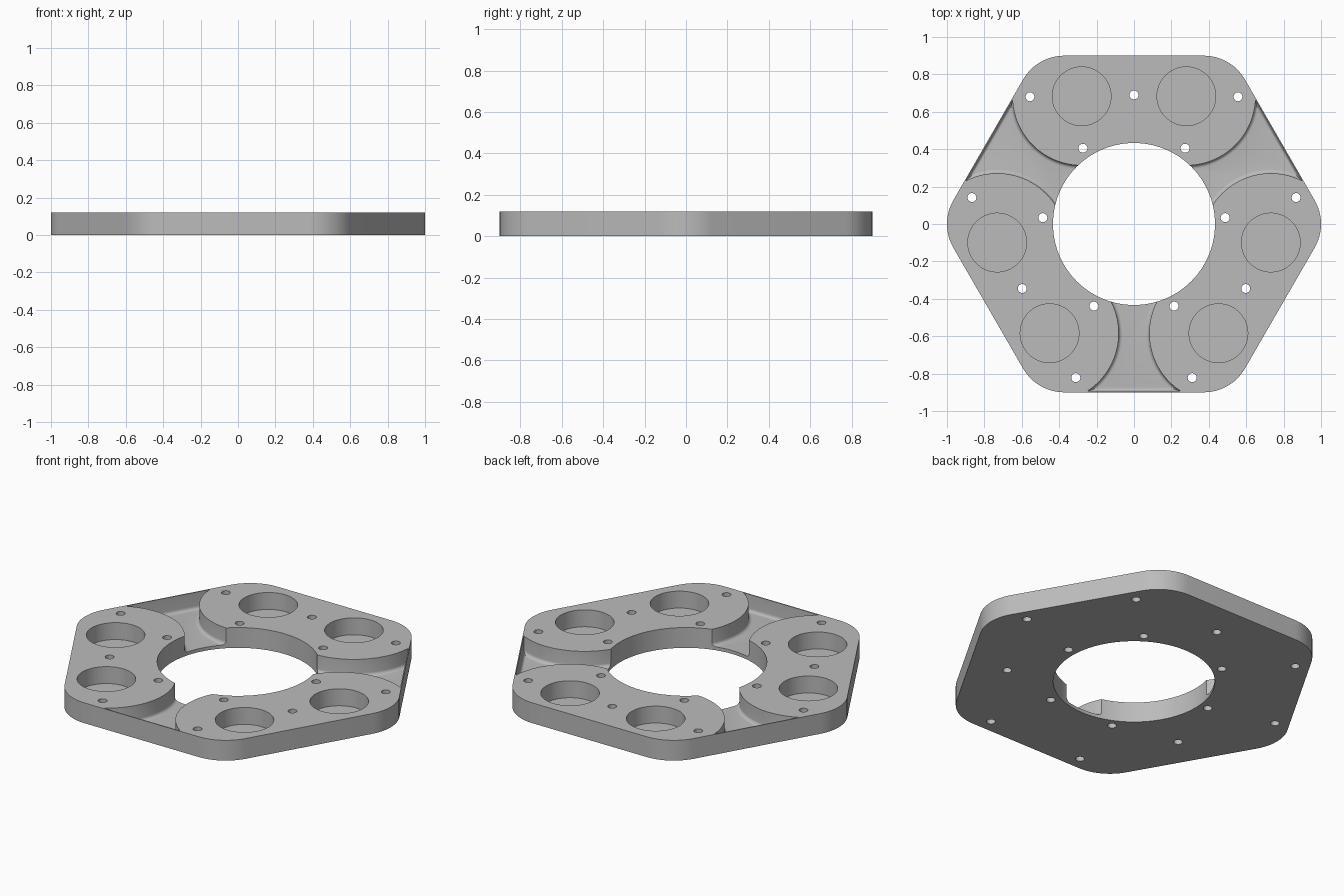
import bpy, bmesh
from math import sin, cos, pi, radians, sqrt, asin
from mathutils import Matrix, Vector

cube = bpy.data.objects.get("Cube")
if cube:
    bpy.data.objects.remove(cube, do_unlink=True)

HEIGHT, FLOOR = 0.12, 0.02
APOTHEM, CORNER = 0.9, 0.254
LOBE_R, FILLET, RIM = 0.37, 0.02, 0.006
POCKET = Vector((0.28, 0.683))
TURNS = [Matrix.Rotation(radians(a), 4, 'Z') for a in (0, 120, 240)]

metal = bpy.data.materials.new("grey metal")
metal.use_nodes = True
grey = (0.5, 0.5, 0.5, 1)
metal.diffuse_color = grey
metal.node_tree.nodes["Principled BSDF"].inputs["Base Color"].default_value = grey


def loft(bm, rings):
    """Closed solid through rings of equal point count, bottom to top."""
    loops = [[bm.verts.new(p) for p in ring] for ring in rings]
    n = len(loops[0])
    for low, high in zip(loops, loops[1:]):
        for i in range(n):
            j = (i + 1) % n
            bm.faces.new((low[i], low[j], high[j], high[i]))
    bm.faces.new(loops[0][::-1])
    bm.faces.new(loops[-1])


def cylinder(bm, centre, radius, low, sides):
    pts = [(centre[0] + radius * cos(2 * pi * i / sides),
            centre[1] + radius * sin(2 * pi * i / sides)) for i in range(sides)]
    loft(bm, [[(x, y, z) for x, y in pts] for z in (low, 0.3)])


def make(name, bm):
    bmesh.ops.recalc_face_normals(bm, faces=bm.faces)
    mesh = bpy.data.meshes.new(name)
    bm.to_mesh(mesh)
    bm.free()
    mesh.materials.append(metal)
    obj = bpy.data.objects.new(name, mesh)
    bpy.context.collection.objects.link(obj)
    return obj


# Hexagonal plate with rounded corners
outline = []
reach = (APOTHEM - CORNER) * 2 / sqrt(3)
for k in range(6):
    for i in range(13):
        a = radians(60 * k - 30 + 5 * i)
        outline.append((reach * cos(pi * k / 3) + CORNER * cos(a),
                        reach * sin(pi * k / 3) + CORNER * sin(a)))
bm = bmesh.new()
loft(bm, [[(x, y, z) for x, y in outline] for z in (0, HEIGHT)])
plate = make("mounting_plate", bm)


# Recess between neighbouring lobes, with a filleted floor edge
def recess_ring(inset, z):
    cx, cy = (TURNS[2] @ POCKET.to_3d()).xy
    r = LOBE_R + inset
    start = asin((-APOTHEM + RIM + inset - cy) / r)
    end = asin((-0.35 - cy) / r)
    side = []
    for i in range(33):
        a = start + (end - start) * i / 32
        side.append((cx - r * cos(a), cy + r * sin(a), z))
    return side + [(-x, y, z) for x, y, z in reversed(side)]


rings = []
for i in range(7):
    a = pi / 2 * i / 6
    rings.append(recess_ring(FILLET * (1 - sin(a)), FLOOR + FILLET * (1 - cos(a))))
rings.append(recess_ring(0, 0.3))
bm = bmesh.new()
for turn in TURNS:
    loft(bm, [[turn @ Vector(p) for p in ring] for ring in rings])
recess_cutter = make("recess_cutter", bm)

# Central opening, blind round pockets and through screw holes
bm = bmesh.new()
cylinder(bm, (0, 0), 0.433, -0.1, 128)
screws = [(0, 0.69), (0.556, 0.68), (-0.556, 0.68), (0.273, 0.405), (-0.273, 0.405)]
for turn in TURNS:
    for s in (-1, 1):
        cylinder(bm, turn @ Vector((s * POCKET.x, POCKET.y, 0)), 0.157, FLOOR, 64)
    for x, y in screws:
        cylinder(bm, turn @ Vector((x, y, 0)), 0.024, -0.1, 24)
hole_cutter = make("hole_cutter", bm)

# Cut the plate
bpy.ops.object.select_all(action='DESELECT')
plate.select_set(True)
bpy.context.view_layer.objects.active = plate
for cutter in (recess_cutter, hole_cutter):
    cutter.hide_render = True
    mod = plate.modifiers.new(cutter.name, 'BOOLEAN')
    mod.operation, mod.solver, mod.object = 'DIFFERENCE', 'EXACT', cutter
    bpy.ops.object.modifier_apply(modifier=mod.name)
    bpy.data.objects.remove(cutter, do_unlink=True)
bpy.ops.object.shade_smooth_by_angle(angle=radians(30))
